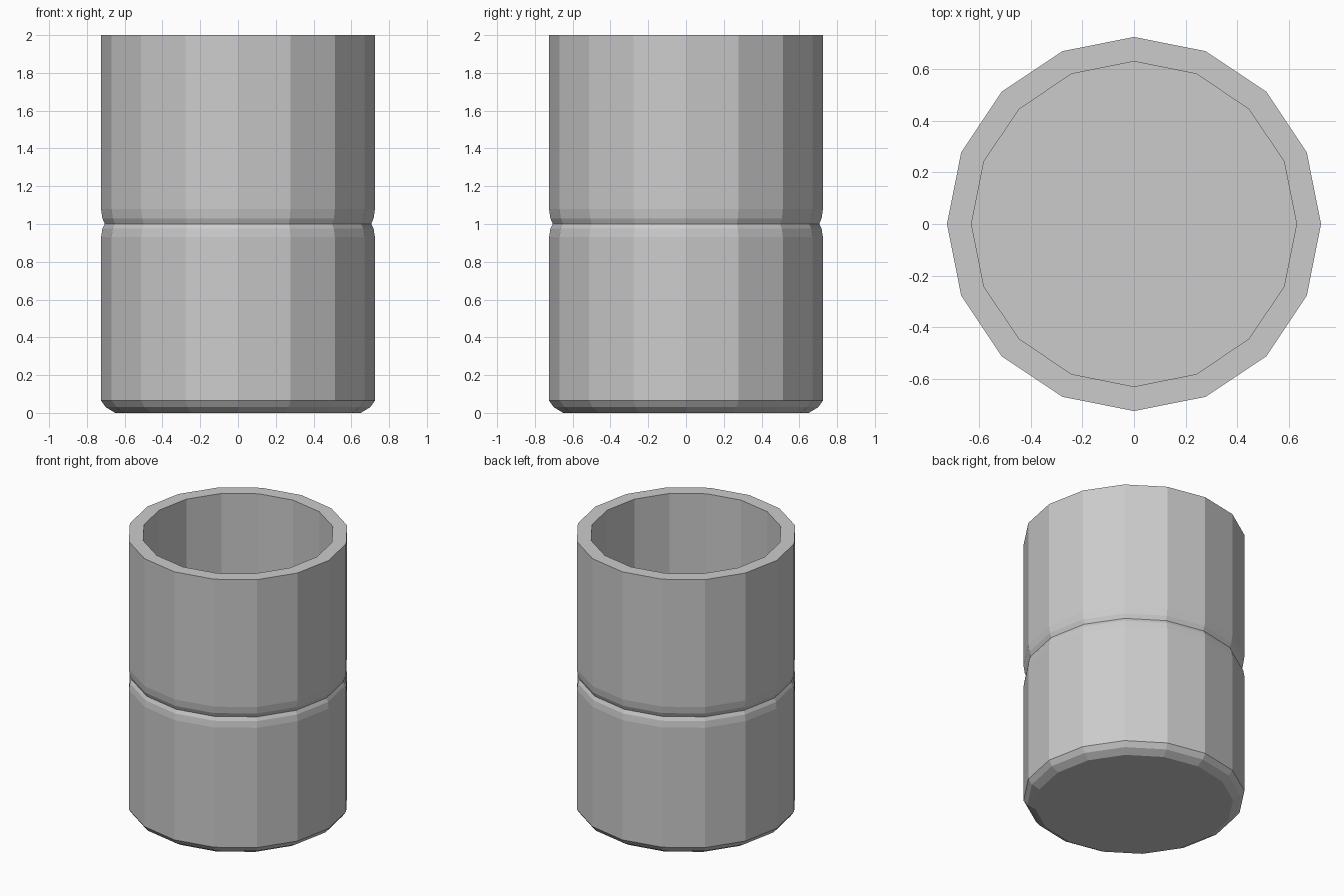
import bpy, bmesh
from math import cos, sin, pi

if "Cube" in bpy.data.objects:
    bpy.data.objects.remove(bpy.data.objects["Cube"])

SIDES = 16

# Cup outline as (radius, height): outer base, groove, rim, inner wall, floor
profile = [
    (0.65, 0.0), (0.70, 0.03), (0.725, 0.065),
    (0.725, 0.93), (0.718, 0.975), (0.705, 1.0), (0.718, 1.03), (0.725, 1.08),
    (0.725, 2.0), (0.63, 2.0), (0.63, 0.09),
]


def lathe(name, points):
    bm = bmesh.new()
    rings = [[bm.verts.new((r * cos(2 * pi * i / SIDES), r * sin(2 * pi * i / SIDES), z))
              for i in range(SIDES)] for r, z in points]
    for low, high in zip(rings, rings[1:]):
        for i in range(SIDES):
            j = (i + 1) % SIDES
            bm.faces.new((low[i], low[j], high[j], high[i]))
    # Underside and inside floor
    bm.faces.new(rings[0][::-1])
    bm.faces.new(rings[-1])
    bmesh.ops.recalc_face_normals(bm, faces=bm.faces)
    mesh = bpy.data.meshes.new(name)
    bm.to_mesh(mesh)
    bm.free()
    obj = bpy.data.objects.new(name, mesh)
    bpy.context.collection.objects.link(obj)
    return obj


# Open cup with a groove around the middle
lathe("cup", profile)
